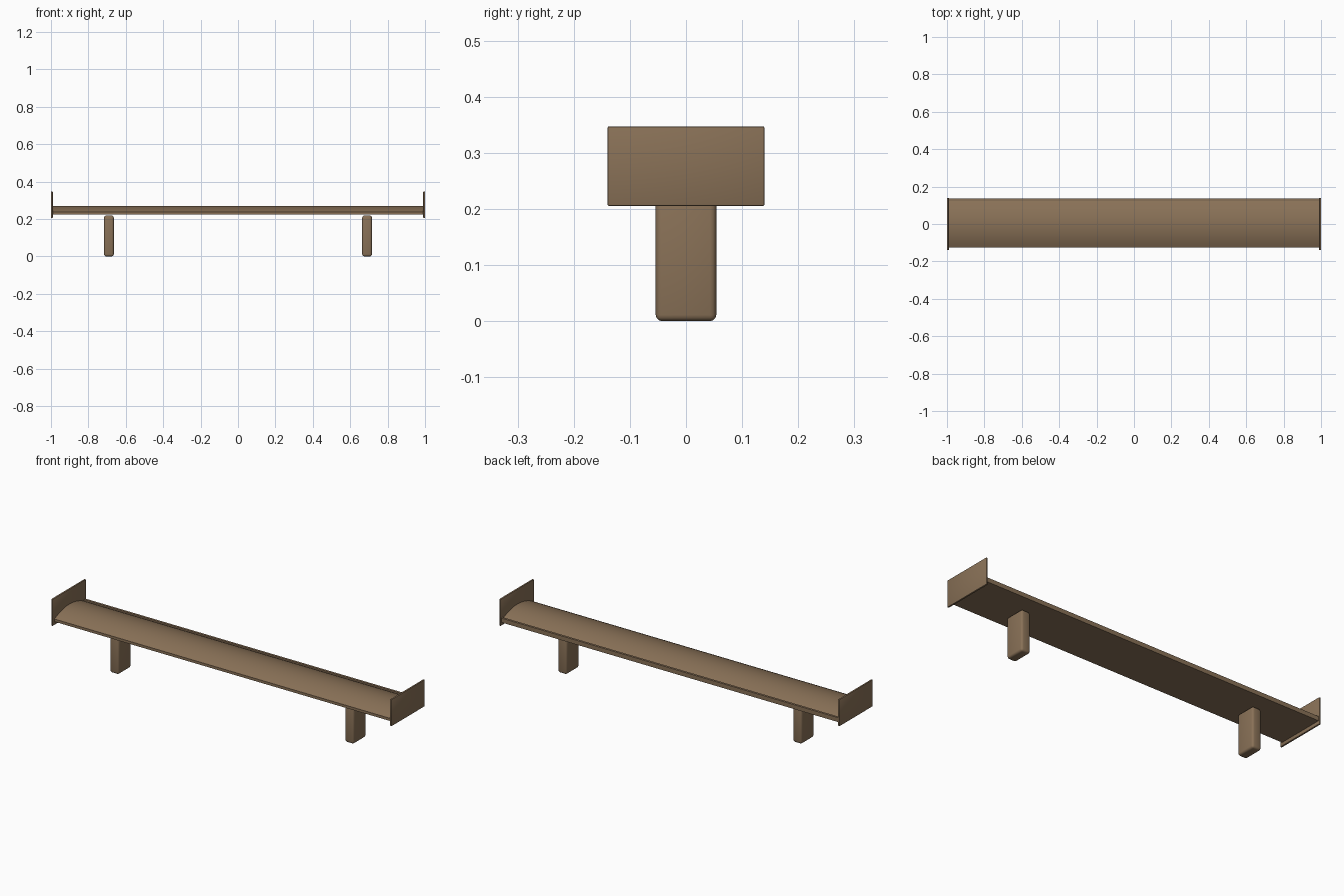
import bpy, bmesh

if "Cube" in bpy.data.objects:
    bpy.data.objects.remove(bpy.data.objects["Cube"])

mat = bpy.data.materials.new("brown")
mat.diffuse_color = (0.25, 0.165, 0.095, 1)
mat.use_nodes = True
mat.node_tree.nodes["Principled BSDF"].inputs["Base Color"].default_value = mat.diffuse_color


def finish(name, bm):
    bmesh.ops.recalc_face_normals(bm, faces=bm.faces)
    mesh = bpy.data.meshes.new(name)
    bm.to_mesh(mesh)
    bm.free()
    obj = bpy.data.objects.new(name, mesh)
    bpy.context.collection.objects.link(obj)
    mesh.materials.append(mat)
    bpy.ops.object.select_all(action='DESELECT')
    obj.select_set(True)
    bpy.context.view_layer.objects.active = obj
    bpy.ops.object.shade_smooth_by_angle(angle=0.6)
    return obj


def box(name, lo, hi, bevel=0.0, segments=2):
    bm = bmesh.new()
    bmesh.ops.create_cube(bm, size=1)
    for v in bm.verts:
        v.co = [(a + b) / 2 + c * (b - a) for a, b, c in zip(lo, hi, v.co)]
    if bevel:
        bmesh.ops.bevel(bm, geom=bm.edges[:], offset=bevel, segments=segments,
                        profile=0.5, affect='EDGES')
    return finish(name, bm)


# Wing blade: flat underside and a shallow domed top, extruded along x
half = 0.125
n = 12
profile = [(-half, 0.223)]
for i in range(n + 1):
    t = -1 + 2 * i / n
    profile.append((half * t, 0.237 + 0.032 * (1 - t * t)))
profile.append((half, 0.223))
bm = bmesh.new()
face = bm.faces.new([bm.verts.new((-0.99, y, z)) for y, z in profile])
ext = bmesh.ops.extrude_face_region(bm, geom=[face])
for v in ext["geom"]:
    if isinstance(v, bmesh.types.BMVert):
        v.co.x = 0.99
finish("wing_blade", bm)

# Thin lip along the trailing edge
box("trailing_lip", (-0.99, 0.123, 0.223), (0.99, 0.135, 0.246))

# End plates and support posts on both sides
for side, s in (("left", -1), ("right", 1)):
    x = s * 0.995
    box(side + "_end_plate", (x - 0.005, -0.14, 0.205), (x + 0.005, 0.14, 0.347), 0.003)
    x = s * 0.69
    box(side + "_support_post", (x - 0.026, -0.054, 0), (x + 0.026, 0.054, 0.218), 0.011, 3)
